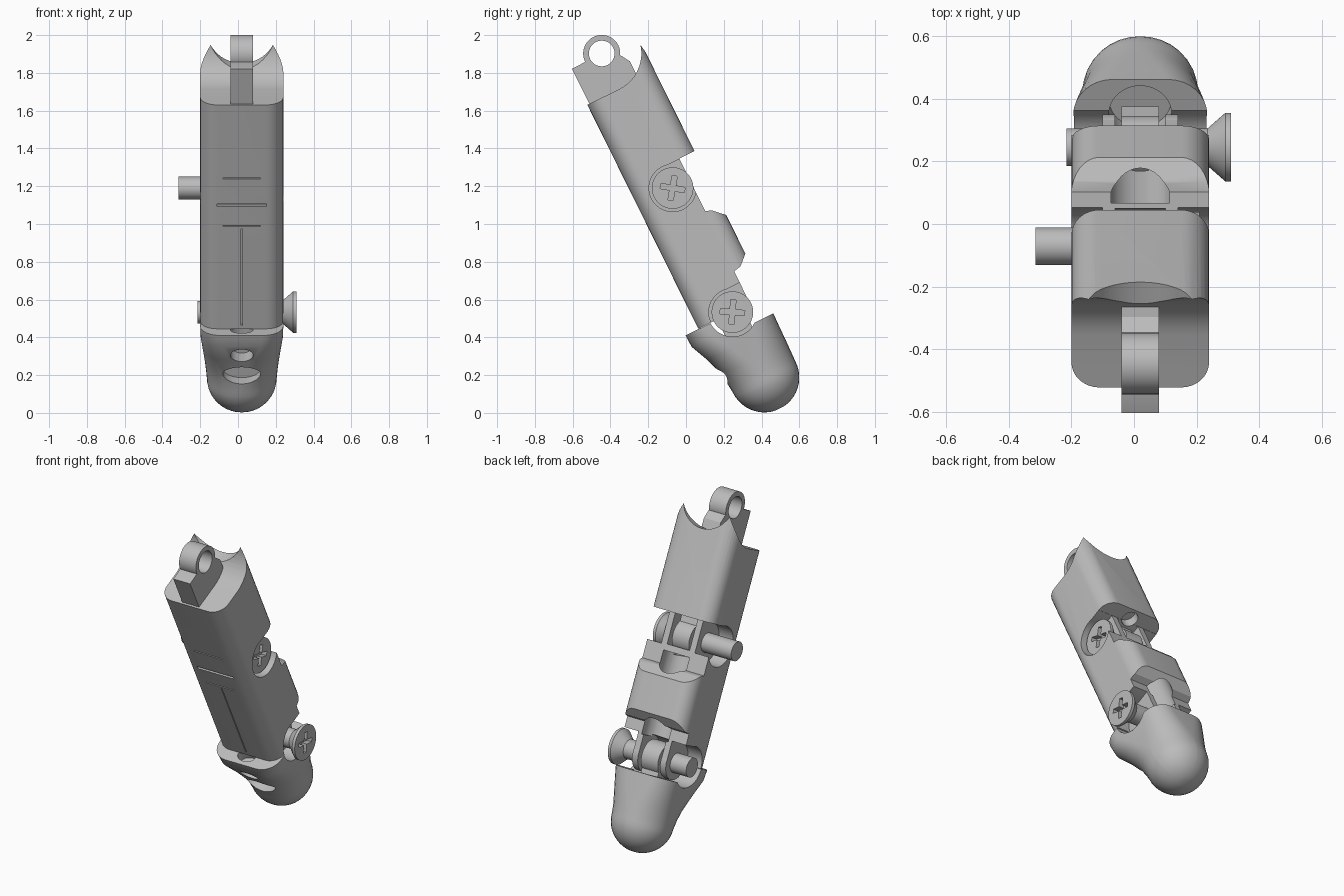
import bpy, bmesh, math
from mathutils import Matrix

if "Cube" in bpy.data.objects:
    bpy.data.objects.remove(bpy.data.objects["Cube"])

TILT = math.atan2(0.444, 0.896)   # lean of the whole finger
CX = 0.02                         # middle of the body in x
TOP, MID, LOW = (0.445, 1.903), (0.465, 1.098), (0.457, 0.369)  # hinge axes (y, z)
parts = []

grey = bpy.data.materials.new("plain grey")
grey.use_nodes = True
grey.diffuse_color = (0.5, 0.5, 0.5, 1)
grey.node_tree.nodes["Principled BSDF"].inputs["Base Color"].default_value = (0.5, 0.5, 0.5, 1)


def loft(name, rings, keep=True):
    """Skin a list of equal point rings and cap both ends."""
    bm = bmesh.new()
    loops = [[bm.verts.new(p) for p in ring] for ring in rings]
    for a, b in zip(loops, loops[1:]):
        for i in range(len(a)):
            j = (i + 1) % len(a)
            bm.faces.new((a[i], a[j], b[j], b[i]))
    bm.faces.new(loops[0])
    bm.faces.new(loops[-1])
    bmesh.ops.recalc_face_normals(bm, faces=bm.faces)
    mesh = bpy.data.meshes.new(name)
    bm.to_mesh(mesh)
    bm.free()
    mesh.materials.append(grey)
    obj = bpy.data.objects.new(name, mesh)
    bpy.context.scene.collection.objects.link(obj)
    if keep:
        parts.append(obj)
    return obj


def prism(name, outline, x0, x1, keep=True):
    """Side outline (y, z) extruded across x."""
    return loft(name, [[(x, y, z) for y, z in outline] for x in (x0, x1)], keep)


def box(x0, x1, y0, y1, z0, z1, name="cutter", keep=False):
    return prism(name, [(y0, z0), (y1, z0), (y1, z1), (y0, z1)], x0, x1, keep)


def turned(name, axis, centre, steps, squash=1.0, keep=True, n=48):
    """Round solid along an axis; steps are (position, radius)."""
    a, b = centre
    rings = []
    for d, r in steps:
        ring = []
        for i in range(n):
            t = math.tau * i / n
            p, q = a + r * math.cos(t), b + squash * r * math.sin(t)
            ring.append({"x": (d, p, q), "y": (p, d, q), "z": (p, q, d)}[axis])
        rings.append(ring)
    return loft(name, rings, keep)


def bore(axis, centre, d0, d1, r, squash=1.0):
    return turned("cutter", axis, centre, [(d0, r), (d1, r)], squash, False)


def rounded(z, half, y0, y1, r, n=9):
    """Rounded rectangle ring at height z."""
    r = min(r, 0.98 * half, 0.49 * (y1 - y0))
    ring = []
    for k, (sx, sy) in enumerate(((1, 1), (-1, 1), (-1, -1), (1, -1))):
        cx = CX + sx * (half - r)
        cy = y1 - r if sy > 0 else y0 + r
        for i in range(n):
            t = math.pi / 2 * (k + i / (n - 1))
            ring.append((cx + r * math.cos(t), cy + r * math.sin(t), z))
    return ring


def cut(obj, *cutters):
    for c in cutters:
        mod = obj.modifiers.new("cut", "BOOLEAN")
        mod.operation, mod.solver, mod.object = "DIFFERENCE", "EXACT", c
        bpy.context.view_layer.update()
        dg = bpy.context.evaluated_depsgraph_get()
        mesh = bpy.data.meshes.new_from_object(obj.evaluated_get(dg))
        obj.modifiers.clear()
        obj.data = mesh
        bpy.data.objects.remove(c)


# Main body: two phalanges as one rounded bar
body = loft("finger_body", [rounded(z, 0.22, 0.256, 0.656, 0.09) for z in (0.37, 1.86)])
cut(body,
    # knuckle saddle, front shelf and back scoop at the top
    bore("x", TOP, -0.5, 0.5, 0.21),
    box(-0.5, 0.5, 0.1, TOP[0], 1.693, 2.2),
    bore("y", (CX, 1.92), 0.5, 0.9, 0.178),
    # back openings over both joints
    prism("cutter", [(0.566, 1.222), (0.8, 1.222), (0.8, 0.7), (0.657, 0.843),
                     (0.597, 0.901), (0.566, 0.911)], -0.5, 0.5, False),
    prism("cutter", [(0.561, 0.2), (0.8, 0.2), (0.8, 0.76), (0.657, 0.617),
                     (0.603, 0.567), (0.561, 0.558)], -0.5, 0.5, False),
    # cord channels
    bore("z", (CX, 0.53), 0.48, 0.99, 0.1),
    bore("z", (CX, 0.59), 1.1, 1.28, 0.05))

# Joint pockets: a slot for the barrel and a dish on each side
for hinge in (MID, LOW):
    cut(body,
        bore("x", hinge, CX - 0.08, CX + 0.08, 0.122),
        bore("x", hinge, CX + 0.12, 0.5, 0.125),
        bore("x", hinge, -0.5, CX - 0.12, 0.125))
y, z = MID
for x0, x1 in ((-0.5, CX - 0.12), (CX - 0.08, CX + 0.08), (CX + 0.12, 0.5)):
    cut(body, box(x0, x1, y, 0.8, z, z + 0.122))
    cut(body, box(x0, x1, LOW[0], 0.8, 0.3, LOW[1] + 0.122))

# Fine grooves on the front face
for z, half, t in ((0.978, 0.1, 0.003), (1.1, 0.13, 0.008), (1.257, 0.1, 0.003)):
    cut(body, box(CX - half, CX + half, 0.2, 0.275, z - t, z + t))
cut(body, box(CX - 0.003, CX + 0.003, 0.2, 0.27, 0.39, 0.96))

# Top eye lug
lug = prism("top_lug", [(0.268, 1.62), (0.268, 1.9), (0.36, 1.902), (0.53, 1.85),
                        (0.56, 1.8), (0.56, 1.62)], CX - 0.06, CX + 0.06)
eye = turned("top_eye", "x", TOP, [(CX - 0.06, 0.098), (CX + 0.06, 0.098)])
for part in (lug, eye):
    cut(part, bore("x", TOP, -0.3, 0.3, 0.068))

# Hinge barrels, with webs tying them to the neighbouring part
for name, (y, z), web in (("middle", MID, 0.13), ("lower", LOW, -0.17)):
    turned(name + "_barrel", "x", (y, z), [(CX - 0.06, 0.1), (CX + 0.06, 0.1)])
    box(CX - 0.06, CX + 0.06, y - 0.09, y + 0.06, min(z, z + web), max(z, z + web),
        name + "_barrel_web", True)

# Lower fork plates, rounded around the hinge
for side, name in ((-1, "right"), (1, "left")):
    a, b = sorted((CX + side * 0.08, CX + side * 0.12))
    turned(name + "_fork_plate", "x", LOW, [(a, 0.105), (b, 0.105)])

# Fingertip: hemisphere blending into a rounded block
rings = []
for i in range(1, 12):
    t = math.pi / 2 * (1 - i / 12)
    r = 0.185 * math.cos(t)
    rings.append(rounded(-0.016 - 0.185 * math.sin(t), r, 0.455 - r, 0.455 + r, r))
for sec in ((-0.016, 0.185, 0.27, 0.64, 0.185), (0.04, 0.19, 0.265, 0.642, 0.18),
            (0.1, 0.196, 0.258, 0.644, 0.165), (0.2, 0.207, 0.226, 0.646, 0.14),
            (0.3, 0.218, 0.182, 0.649, 0.12), (0.368, 0.22, 0.18, 0.65, 0.11)):
    rings.append(rounded(*sec))
tip = loft("fingertip", rings)
cut(tip,
    bore("x", LOW, -0.5, 0.5, 0.13),
    box(-0.5, 0.5, LOW[0], 0.9, 0.267, 0.6),
    bore("z", (CX, 0.525), 0.16, 0.5, 0.1),
    bore("z", (CX, 0.25), 0.3, 0.5, 0.06, 0.7),
    bore("y", (CX, 0.235), 0.05, 0.33, 0.06, 0.75),
    bore("y", (CX, 0.095), 0.05, 0.34, 0.1, 0.55))

# Cross-head screws
for name, hinge, x_head, turn in (("middle", MID, 0.21, 36), ("lower", LOW, 0.31, 31)):
    screw = turned(name + "_screw", "x", hinge,
                   [(x_head - 0.525, 0.06), (x_head - 0.075, 0.06),
                    (x_head - 0.018, 0.11), (x_head, 0.11)])
    for k in (0, 90):
        t = math.radians(turn + k)
        c, s = math.cos(t), math.sin(t)
        outline = [(hinge[0] + c * p - s * q, hinge[1] - s * p - c * q)
                   for p, q in ((-0.014, -0.065), (0.014, -0.065),
                                (0.014, 0.065), (-0.014, 0.065))]
        cut(screw, prism("cutter", outline, x_head - 0.035, x_head + 0.1, False))

# Lean everything and smooth the curved faces
bpy.ops.object.select_all(action="DESELECT")
for part in parts:
    part.data.transform(Matrix.Rotation(TILT, 4, "X"))
    part.select_set(True)
bpy.context.view_layer.objects.active = body
bpy.ops.object.shade_smooth_by_angle(angle=math.radians(30))
